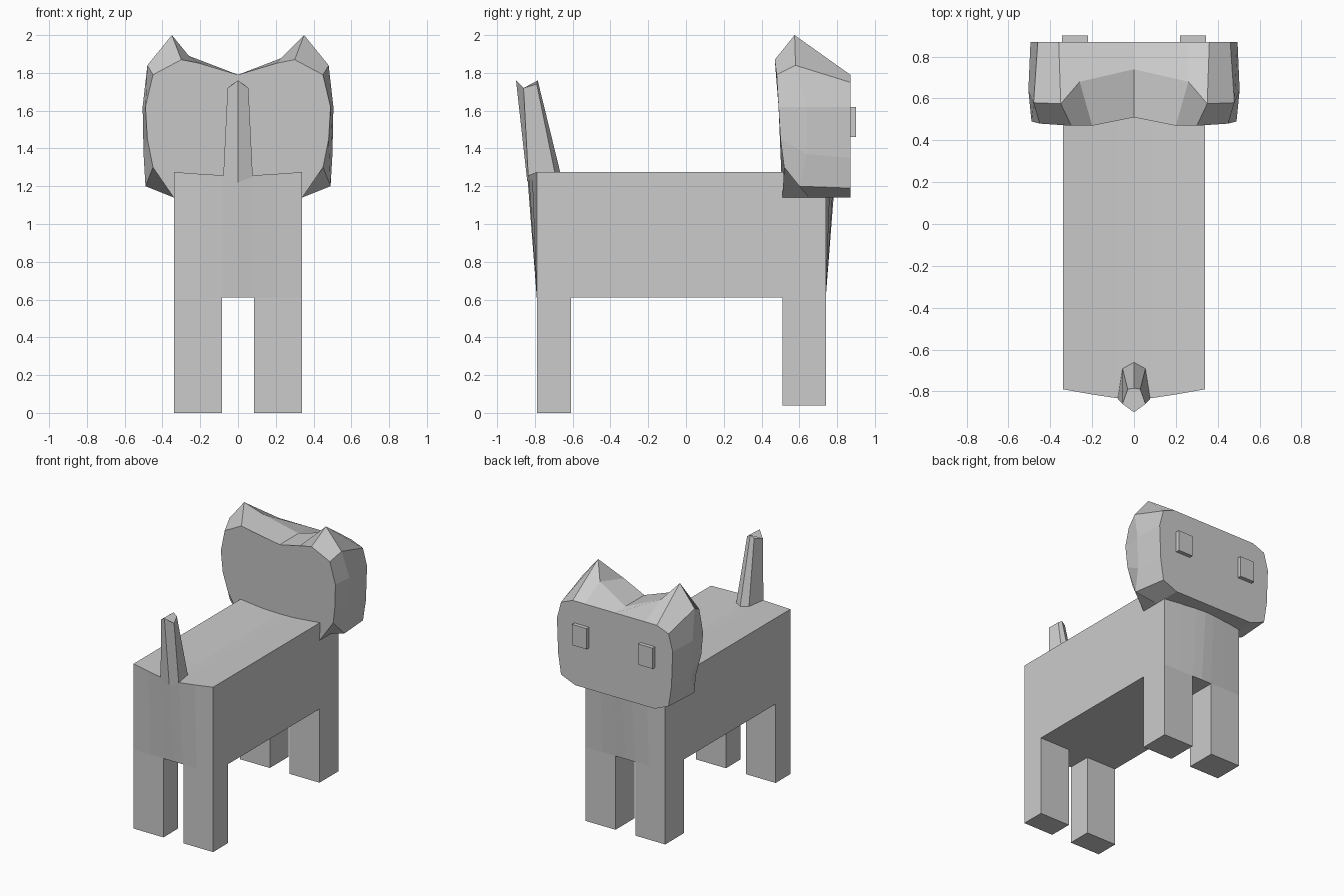
import bpy, bmesh

if "Cube" in bpy.data.objects:
    bpy.data.objects.remove(bpy.data.objects["Cube"])


def finish(name, bm):
    bmesh.ops.remove_doubles(bm, verts=bm.verts, dist=0.0005)
    bmesh.ops.recalc_face_normals(bm, faces=bm.faces)
    me = bpy.data.meshes.new(name)
    bm.to_mesh(me)
    bm.free()
    ob = bpy.data.objects.new(name, me)
    bpy.context.collection.objects.link(ob)
    return ob


def box(name, x, y, z):
    bm = bmesh.new()
    bmesh.ops.create_cube(bm, size=1)
    for v in bm.verts:
        v.co = [(r[0] + r[1]) / 2 + c * (r[1] - r[0]) for r, c in zip((x, y, z), v.co)]
    return finish(name, bm)


def loft(name, rings):
    bm = bmesh.new()
    rows = [[bm.verts.new(p) for p in r] for r in rings]
    n = len(rows[0])
    for a, b in zip(rows, rows[1:]):
        for i in range(n):
            j = (i + 1) % n
            bm.faces.new((a[i], a[j], b[j], b[i]))
    bm.faces.new(rows[0])
    bm.faces.new(rows[-1])
    return finish(name, bm)


def full(half):
    # first and last points lie on the centre line
    return half + [(-x, y, z) for x, y, z in half[-2:0:-1]]


# Body: profiles across x, chest and rump swelling slightly at the top
rings = []
for x, b in ((-.34, 0), (-.2, .025), (-.08, .043), (0, .05), (.08, .043), (.2, .025), (.34, 0)):
    top = 1.275 - b * .4
    rings.append([(x, -.79, .61), (x, .74, .61), (x, .74 + b, top), (x, -.79 - b, top)])
loft("body", rings)

# Legs and eyes, mirrored
for s, side in ((-1, "left"), (1, "right")):
    x = sorted((s * .085, s * .34))
    box("back_leg_" + side, x, (-.79, -.61), (0, .61))
    box("front_leg_" + side, x, (.51, .74), (.04, .61))
    box("eye_" + side, sorted((s * .22, s * .345)), (.86, .90), (1.46, 1.62))

# Tail: tapering upright wedge
loft("tail", [
    full([(0, -.84, 1.22), (.078, -.835, 1.25), (.055, -.69, 1.25), (0, -.66, 1.25)]),
    full([(0, -.90, 1.76), (.055, -.86, 1.72), (.03, -.79, 1.74), (0, -.785, 1.76)]),
])

# Head with ears: face ring, middle ring holding the ear tips, back ring
face = [(0, 1.14), (.34, 1.14), (.46, 1.19), (.485, 1.35), (.495, 1.62),
        (.46, 1.75), (.36, 1.79), (.26, 1.79), (0, 1.79)]
middle = [(0, .65, 1.14), (.34, .65, 1.14), (.49, .60, 1.2), (.5, .64, 1.37), (.505, .64, 1.62),
          (.48, .58, 1.84), (.35, .575, 2.0), (.26, .68, 1.89), (0, .74, 1.79)]
back = [(0, .51, 1.14), (.34, .51, 1.14), (.45, .52, 1.3), (.48, .50, 1.45), (.49, .49, 1.62),
        (.45, .48, 1.79), (.30, .47, 1.87), (.2, .47, 1.85), (0, .51, 1.79)]
loft("head", [full([(x, .87, z) for x, z in face]), full(middle), full(back)])
